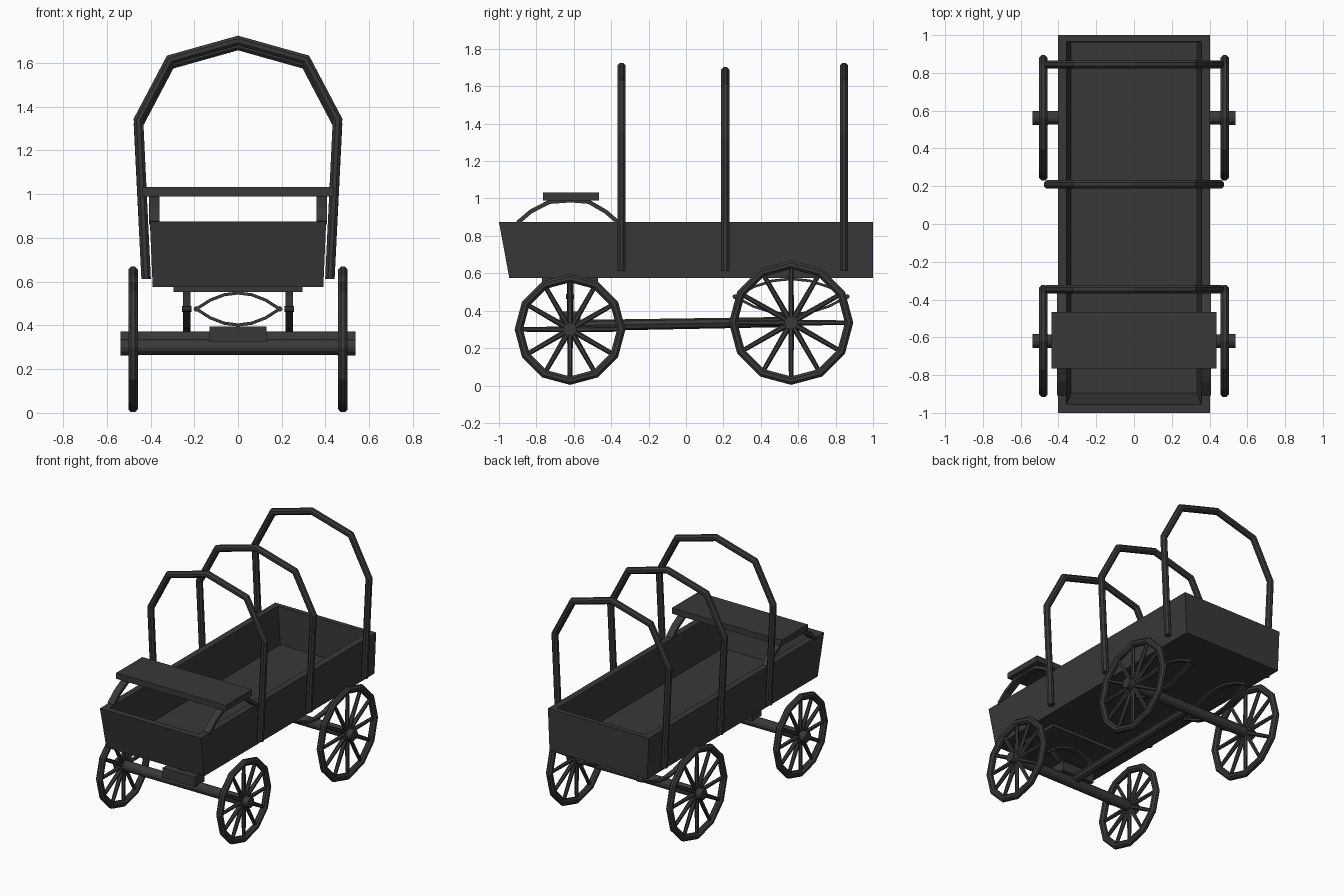
import bpy, bmesh, math
from mathutils import Vector

if "Cube" in bpy.data.objects:
    bpy.data.objects.remove(bpy.data.objects["Cube"])

mat = bpy.data.materials.new("dark charcoal")
mat.diffuse_color = (0.04, 0.04, 0.04, 1)
mat.use_nodes = True
mat.node_tree.nodes["Principled BSDF"].inputs["Base Color"].default_value = mat.diffuse_color


def finish(bm, name):
    bmesh.ops.recalc_face_normals(bm, faces=bm.faces)
    me = bpy.data.meshes.new(name)
    bm.to_mesh(me)
    bm.free()
    me.materials.append(mat)
    ob = bpy.data.objects.new(name, me)
    bpy.context.collection.objects.link(ob)
    return ob


def box(name, x, y, z):
    bm = bmesh.new()
    bmesh.ops.create_cube(bm, size=1)
    for v in bm.verts:
        v.co = Vector(r[0] if c < 0 else r[1] for c, r in zip(v.co, (x, y, z)))
    return finish(bm, name)


def rod(bm, a, b, r1, r2, sides=8):
    a, b = Vector(a), Vector(b)
    d = b - a
    m = d.to_track_quat('Z', 'Y').to_matrix().to_4x4()
    m.translation = (a + b) / 2
    bmesh.ops.create_cone(bm, cap_ends=True, segments=sides, radius1=r1,
                          radius2=r2, depth=d.length, matrix=m)


def sweep(bm, path, normal, section, closed=False):
    """Sweep a section along a flat path with mitred corners."""
    pts, n = [Vector(p) for p in path], Vector(normal)
    count, rings = len(pts), []
    for i, p in enumerate(pts):
        t1 = (p - pts[i - 1]).normalized() if closed or i else None
        t2 = (pts[(i + 1) % count] - p).normalized() if closed or i < count - 1 else None
        t1, t2 = t1 or t2, t2 or t1
        t = (t1 + t2).normalized()
        side = n.cross(t) / max(0.5, t.dot(t1))
        rings.append([bm.verts.new(p + side * a + n * b) for a, b in section])
    k = len(section)
    for i in range(count if closed else count - 1):
        r, s = rings[i], rings[(i + 1) % count]
        for j in range(k):
            bm.faces.new((r[j], r[(j + 1) % k], s[(j + 1) % k], s[j]))
    if not closed:
        bm.faces.new(rings[0])
        bm.faces.new(rings[-1])


def circle(r, n=8):
    return [(r * math.cos((i + .5) * math.tau / n), r * math.sin((i + .5) * math.tau / n))
            for i in range(n)]


def strip(thick, wide):
    a, b = thick / 2, wide / 2
    return [(-a, -b), (a, -b), (a, b), (-a, b)]


# Open wagon box with raked front and slightly flared walls
bm = bmesh.new()
rings = []
for hx, y0, y1, z in ((.39, -.945, 1, .575), (.403, -1, 1, .875),
                      (.357, -.955, .965, .875), (.333, -.895, .96, .605)):
    rings.append([bm.verts.new(c) for c in ((-hx, y0, z), (hx, y0, z), (hx, y1, z), (-hx, y1, z))])
for r, s in zip(rings, rings[1:]):
    for j in range(4):
        bm.faces.new((r[j], r[(j + 1) % 4], s[(j + 1) % 4], s[j]))
bm.faces.new(rings[0])
bm.faces.new(rings[-1])
finish(bm, "wagon_box")

# Seat board on two arched springs
box("seat", (-.438, .438), (-.765, -.465), (.99, 1.032))
for s, side in ((-1, "left"), (1, "right")):
    bm = bmesh.new()
    arc = [(-.9, .87), (-.83, .93), (-.73, .982), (-.615, .99), (-.52, .982), (-.43, .93), (-.36, .87)]
    sweep(bm, [(s * .383, y, z) for y, z in arc], (1, 0, 0), strip(.022, .05))
    finish(bm, side + "_seat_spring")

# Cover hoops
half = [(-.42, .612), (-.455, 1.34), (-.31, 1.615)]
for name, y, drop in (("front", -.345, 0), ("middle", .21, .022), ("rear", .845, 0)):
    path = half + [(0, 1.702)] + [(-x, z) for x, z in half[::-1]]
    bm = bmesh.new()
    sweep(bm, [(x, y, z if z < 1 else z - drop) for x, z in path], (0, 1, 0), circle(.0235))
    finish(bm, name + "_hoop")

# Wheels, hubs and axles
for name, y, z, r in (("front", -.62, .3, .297), ("rear", .562, .336, .333)):
    for s, side in ((-1, "left"), (1, "right")):
        bm = bmesh.new()
        x = s * .48
        dirs = [(math.cos(i * math.tau / 12), math.sin(i * math.tau / 12)) for i in range(12)]
        rr = r - .023
        sweep(bm, [(x, y + rr * c, z + rr * d) for c, d in dirs], (1, 0, 0), circle(.0235), True)
        for c, d in dirs:
            rod(bm, (x, y, z), (x, y + rr * c, z + rr * d), .016, .012, 6)
        rod(bm, (s * .455, y, z), (s * .538, y, z), .037, .037, 12)
        finish(bm, f"{name}_{side}_wheel")
    bm = bmesh.new()
    rod(bm, (-.46, y, z), (.46, y, z), .036, .036, 12)
    finish(bm, name + "_axle")

# Long pole joining the axles
bm = bmesh.new()
rod(bm, (0, -.62, .32), (0, .562, .34), .03, .027)
finish(bm, "reach_pole")

# Front bolster and axle block
box("front_bolster", (-.295, .295), (-.77, -.47), (.552, .58))
box("front_axle_block", (-.13, .13), (-.675, -.565), (.325, .395))


# Elliptical leaf springs: one across the front, two along the rear
def leaf_spring(name, centre, along, normal, length, height):
    bm = bmesh.new()
    c, a = Vector(centre), Vector(along)
    for up in (-1, 1):
        path = [c + a * (length * u) + Vector((0, 0, up * height * (1 - u * u)))
                for u in (-1, -.67, -.33, 0, .33, .67, 1)]
        sweep(bm, path, normal, strip(.014, .035))
    for e in (-length, length):
        rod(bm, c + a * e - Vector(normal) * .022, c + a * e + Vector(normal) * .022, .013, .013)
    finish(bm, name)


leaf_spring("front_spring", (0, -.62, .475), (1, 0, 0), (0, 1, 0), .19, .073)
for s, side in ((-1, "left"), (1, "right")):
    leaf_spring(side + "_rear_spring", (s * .234, .562, .475), (0, 1, 0), (1, 0, 0), .3, .095)
